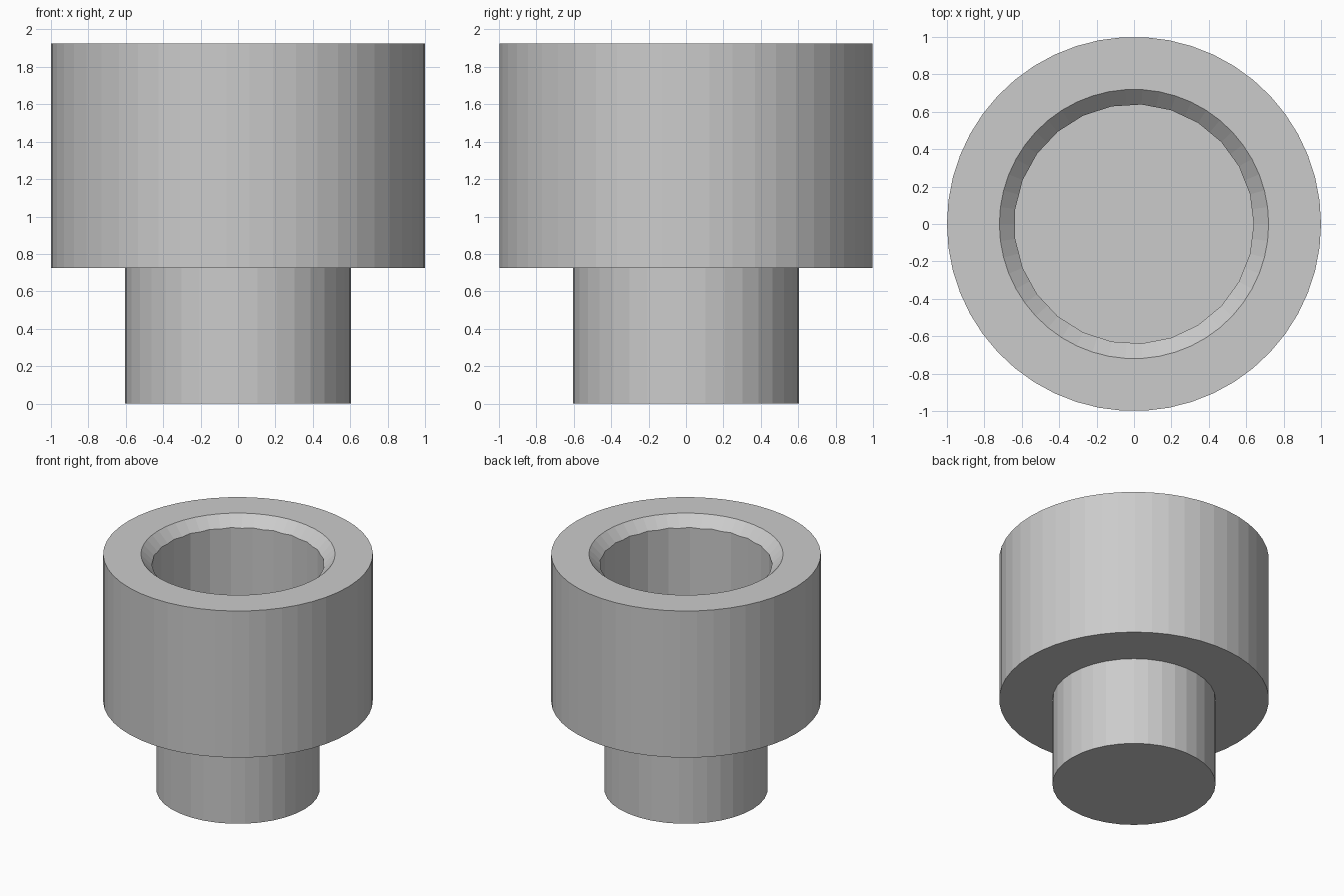
import bpy
import math

default = bpy.data.objects.get("Cube")
if default:
    bpy.data.objects.remove(default, do_unlink=True)

# Single plain grey
grey = bpy.data.materials.new("plain_grey")
grey.use_nodes = True
colour = (0.6, 0.6, 0.6, 1.0)
grey.diffuse_color = colour
grey.node_tree.nodes["Principled BSDF"].inputs["Base Color"].default_value = colour

TOP, STEP = 1.925, 0.725


def drum(name, bottom_radius, top_radius, bottom, top, sides):
    """Upright cylinder or cone with one corner on the +x axis."""
    bpy.ops.mesh.primitive_cone_add(
        vertices=sides, radius1=bottom_radius, radius2=top_radius,
        depth=top - bottom, location=(0, 0, (top + bottom) / 2),
        rotation=(0, 0, -math.pi / 2))
    obj = bpy.context.object
    obj.name = name
    obj.data.materials.append(grey)
    return obj


def combine(target, other, operation):
    """Apply a boolean and remove the helper."""
    other.hide_render = True
    mod = target.modifiers.new(operation.lower(), "BOOLEAN")
    mod.operation = operation
    mod.solver = "EXACT"
    mod.object = other
    bpy.context.view_layer.objects.active = target
    bpy.ops.object.modifier_apply(modifier=mod.name)
    bpy.data.objects.remove(other, do_unlink=True)


# Wide head with the narrower stem below it
body = drum("stepped_socket", 1.0, 1.0, STEP, TOP, 50)
combine(body, drum("stem", 0.605, 0.605, 0, STEP + 0.05, 36), "UNION")

# Blind bore, then the bevelled mouth
combine(body, drum("bore_cutter", 0.64, 0.64, TOP - 0.88, TOP + 0.1, 25), "DIFFERENCE")
combine(body, drum("mouth_cutter", 0.60, 0.74, TOP - 0.12, TOP + 0.02, 50), "DIFFERENCE")
